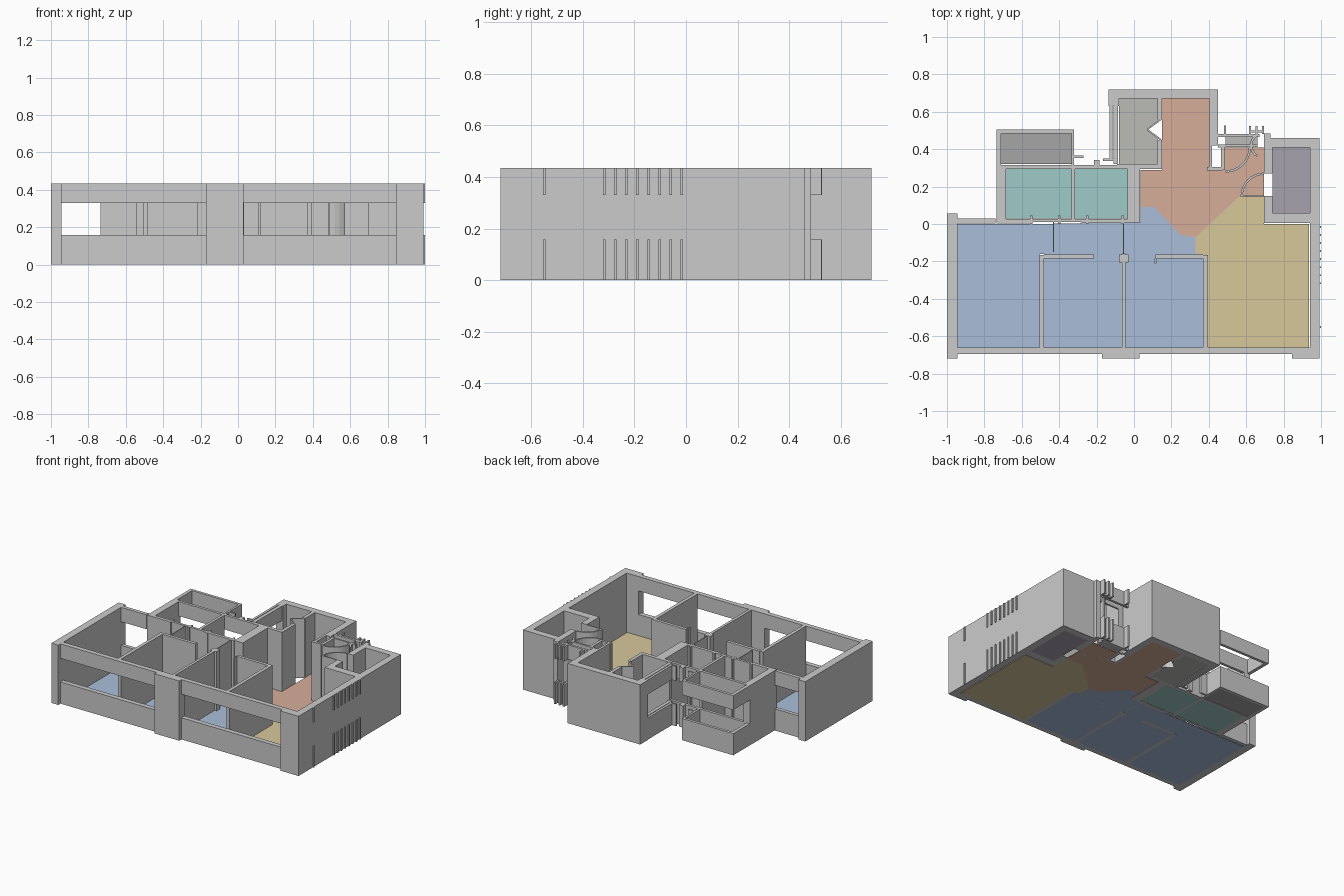
import bpy, bmesh, math
from mathutils import Vector

H, SILL, HEAD = 0.435, 0.158, 0.33   # wall height, window band


def prism(name, pts, z0, z1, color=None):
    """Extrude a plan polygon from z0 to z1."""
    bm = bmesh.new()
    face = bm.faces.new([bm.verts.new((x, y, z0)) for x, y in pts])
    if face.normal.z < 0:
        face.normal_flip()
    ext = bmesh.ops.extrude_face_region(bm, geom=[face])
    for v in ext['geom']:
        if isinstance(v, bmesh.types.BMVert):
            v.co.z = z1
    bmesh.ops.recalc_face_normals(bm, faces=bm.faces)
    me = bpy.data.meshes.new(name)
    bm.to_mesh(me)
    bm.free()
    ob = bpy.data.objects.new(name, me)
    bpy.context.collection.objects.link(ob)
    if color:
        me.materials.append(color)
    return ob


def rect(x0, x1, y0, y1):
    return [(x0, y0), (x1, y0), (x1, y1), (x0, y1)]


def wall(name, x0, x1, y0, y1):
    prism(name, rect(x0, x1, y0, y1), 0, H)


def window(name, x0, x1, y0, y1):
    prism(name + "_sill", rect(x0, x1, y0, y1), 0, SILL)
    prism(name + "_lintel", rect(x0, x1, y0, y1), HEAD, H)


def leaf(name, a, b, t=0.008):
    """Thin upright panel between two plan points."""
    a, b = Vector(a), Vector(b)
    n = (b - a).orthogonal().normalized() * t / 2
    prism(name, [a - n, b - n, b + n, a + n], 0, H)


def arc(name, cx, cy, r, a0, a1, t=0.012, n=8):
    """Curved door-swing panel."""
    ang = [math.radians(a0 + (a1 - a0) * i / n) for i in range(n + 1)]
    ring = lambda q, s: [(cx + q * math.cos(a), cy + q * math.sin(a)) for a in s]
    prism(name, ring(r, ang) + ring(r - t, ang[::-1]), 0, H)


def mat(name, r, g, b):
    m = bpy.data.materials.new(name)
    m.diffuse_color = (r, g, b, 1)
    return m


blue = mat("blue", 0.40, 0.52, 0.70)
yellow = mat("yellow", 0.68, 0.58, 0.33)
red = mat("red", 0.68, 0.42, 0.32)
teal = mat("teal", 0.34, 0.60, 0.58)
stone = mat("stone", 0.50, 0.50, 0.47)
slate = mat("slate", 0.38, 0.38, 0.39)
purple = mat("purple", 0.39, 0.36, 0.43)


def floor(name, pts, color):
    prism(name, pts, 0, 0.004, color)


# Floors
floor("bedroom_floor_left", rect(-0.945, -0.505, -0.66, 0.0), blue)
floor("corridor_floor", [(-0.505, -0.16), (0.33, -0.16), (0.33, -0.07), (0.25, -0.06),
                         (0.11, 0.09), (0.035, 0.09), (0.035, 0.01), (-0.505, 0.0)], blue)
floor("bedroom_floor_middle", rect(-0.48, -0.065, -0.66, -0.16), blue)
floor("bedroom_floor_right", rect(-0.045, 0.37, -0.66, -0.16), blue)
floor("living_floor", [(0.395, -0.66), (0.935, -0.66), (0.935, 0.0), (0.695, 0.0),
                       (0.695, 0.145), (0.56, 0.145), (0.33, -0.07), (0.33, -0.165),
                       (0.395, -0.165)], yellow)
floor("entrance_floor", [(0.035, 0.09), (0.11, 0.09), (0.25, -0.06), (0.33, -0.07),
                         (0.56, 0.145), (0.695, 0.145), (0.695, 0.41), (0.48, 0.41),
                         (0.48, 0.29), (0.40, 0.29), (0.40, 0.67), (0.15, 0.67),
                         (0.15, 0.29), (0.035, 0.29)], red)
floor("bath_floor_left", rect(-0.685, -0.335, 0.03, 0.295), teal)
floor("bath_floor_right", rect(-0.315, -0.035, 0.03, 0.295), teal)
floor("balcony_floor", rect(-0.71, -0.335, 0.32, 0.485), slate)
floor("kitchen_floor", [(-0.08, 0.32), (0.125, 0.32), (0.125, 0.47), (0.07, 0.505),
                        (0.125, 0.54), (0.125, 0.67), (-0.08, 0.67)], stone)
floor("store_floor", rect(0.74, 0.94, 0.06, 0.41), purple)
floor("porch_floor", rect(0.49, 0.66, 0.425, 0.465), stone)

# Outer walls and piers
wall("left_wall", -1.0, -0.945, -0.72, 0.055)
wall("right_wall", 0.94, 0.992, -0.72, 0.46)
wall("front_pier_middle", -0.17, 0.03, -0.72, -0.66)
wall("front_pier_right", 0.845, 0.94, -0.72, -0.66)
window("front_window_left", -0.945, -0.17, -0.695, -0.66)
window("front_window_right", 0.03, 0.845, -0.695, -0.66)
window("back_window_left", -0.945, -0.74, 0.003, 0.03)

# Small fins along the right facade
for i, y in enumerate([-0.55] + [-0.317 + 0.043 * k for k in range(8)]):
    window(f"facade_fin_{i}", 0.992, 1.0, y - 0.005, y + 0.005)

# Store room, upper right
wall("store_front_wall", 0.695, 0.94, 0.005, 0.06)
wall("store_side_wall_low", 0.695, 0.74, 0.06, 0.15)
wall("store_side_wall_high", 0.695, 0.74, 0.27, 0.46)
wall("store_back_wall", 0.74, 0.94, 0.41, 0.46)
wall("store_corner", 0.695, 0.73, 0.46, 0.485)

# Kitchen and entrance block, top centre
wall("block_back_wall", -0.135, 0.45, 0.67, 0.72)
wall("block_right_wall", 0.40, 0.45, 0.42, 0.67)
wall("kitchen_corner", -0.135, -0.08, 0.63, 0.67)
window("kitchen_window_inner", -0.11, -0.085, 0.32, 0.63)
window("kitchen_window_outer", -0.132, -0.115, 0.345, 0.63)
wall("kitchen_front_wall", -0.09, 0.15, 0.293, 0.32)
wall("kitchen_side_wall_low", 0.125, 0.15, 0.32, 0.45)
wall("kitchen_side_wall_high", 0.125, 0.15, 0.56, 0.67)
leaf("kitchen_fold_door_a", (0.145, 0.56), (0.07, 0.505))
leaf("kitchen_fold_door_b", (0.07, 0.505), (0.145, 0.45))

# Bathrooms and rear balcony
wall("bath_left_wall", -0.735, -0.685, 0.003, 0.315)
wall("bath_divider", -0.335, -0.315, 0.02, 0.295)
wall("bath_right_wall", -0.035, 0.033, 0.008, 0.295)
wall("bath_corridor_wall_left", -0.685, -0.55, 0.003, 0.028)
wall("bath_corridor_wall_middle", -0.55, -0.28, 0.01, 0.028)
wall("bath_corridor_wall_right", -0.28, -0.035, 0.005, 0.028)
for i, x in enumerate((-0.55, -0.40, -0.25, -0.06)):
    wall(f"bath_door_jamb_{i}", x - 0.006, x + 0.006, 0.0, 0.045)
window("bath_window", -0.685, -0.09, 0.295, 0.315)
window("balcony_back_rail", -0.735, -0.32, 0.485, 0.505)
window("balcony_left_rail", -0.735, -0.71, 0.315, 0.485)
window("balcony_right_rail", -0.335, -0.32, 0.315, 0.485)
window("balcony_ledge", -0.32, -0.27, 0.352, 0.365)
window("shaft_stub", -0.215, -0.185, 0.315, 0.342)
window("shaft_ledge", -0.165, -0.11, 0.338, 0.35)

# Bedroom partitions
wall("partition_left", -0.505, -0.48, -0.66, -0.165)
wall("partition_middle", -0.065, -0.045, -0.66, -0.20)
wall("partition_right", 0.37, 0.395, -0.66, -0.165)
wall("partition_head_left", -0.48, -0.215, -0.185, -0.162)
wall("partition_head_middle", -0.08, -0.03, -0.205, -0.162)
wall("partition_head_right", 0.115, 0.37, -0.185, -0.162)
wall("partition_jamb_right", 0.11, 0.12, -0.21, -0.185)
leaf("corridor_leaf_left", (-0.43, 0.02), (-0.43, -0.15), 0.006)
leaf("corridor_leaf_right", (-0.057, 0.02), (-0.057, -0.16), 0.006)

# Entry doors, vestibule and service shaft
wall("entry_wall_low", 0.39, 0.47, 0.287, 0.305)
wall("entry_wall_left", 0.40, 0.418, 0.305, 0.42)
wall("entry_wall_right", 0.465, 0.485, 0.29, 0.42)
wall("entry_lobby_wall", 0.45, 0.49, 0.41, 0.425)
arc("entry_door_swing", 0.49, 0.41, 0.135, -90, 0)
arc("store_door_swing", 0.695, 0.15, 0.125, 90, 180)
leaf("store_door_leaf", (0.57, 0.15), (0.695, 0.15))
leaf("store_door_edge", (0.68, 0.27), (0.695, 0.27))
arc("lobby_door_swing", 0.69, 0.42, 0.07, 120, 240)
window("porch_rail_back", 0.45, 0.67, 0.465, 0.482)
window("porch_rail_front", 0.49, 0.66, 0.412, 0.425)
window("porch_post_left", 0.48, 0.492, 0.482, 0.527)
for i, x in enumerate((0.62, 0.655, 0.69)):
    window(f"porch_post_{i}", x - 0.006, x + 0.006, 0.482, 0.525)
window("porch_cap", 0.62, 0.69, 0.49, 0.50)
